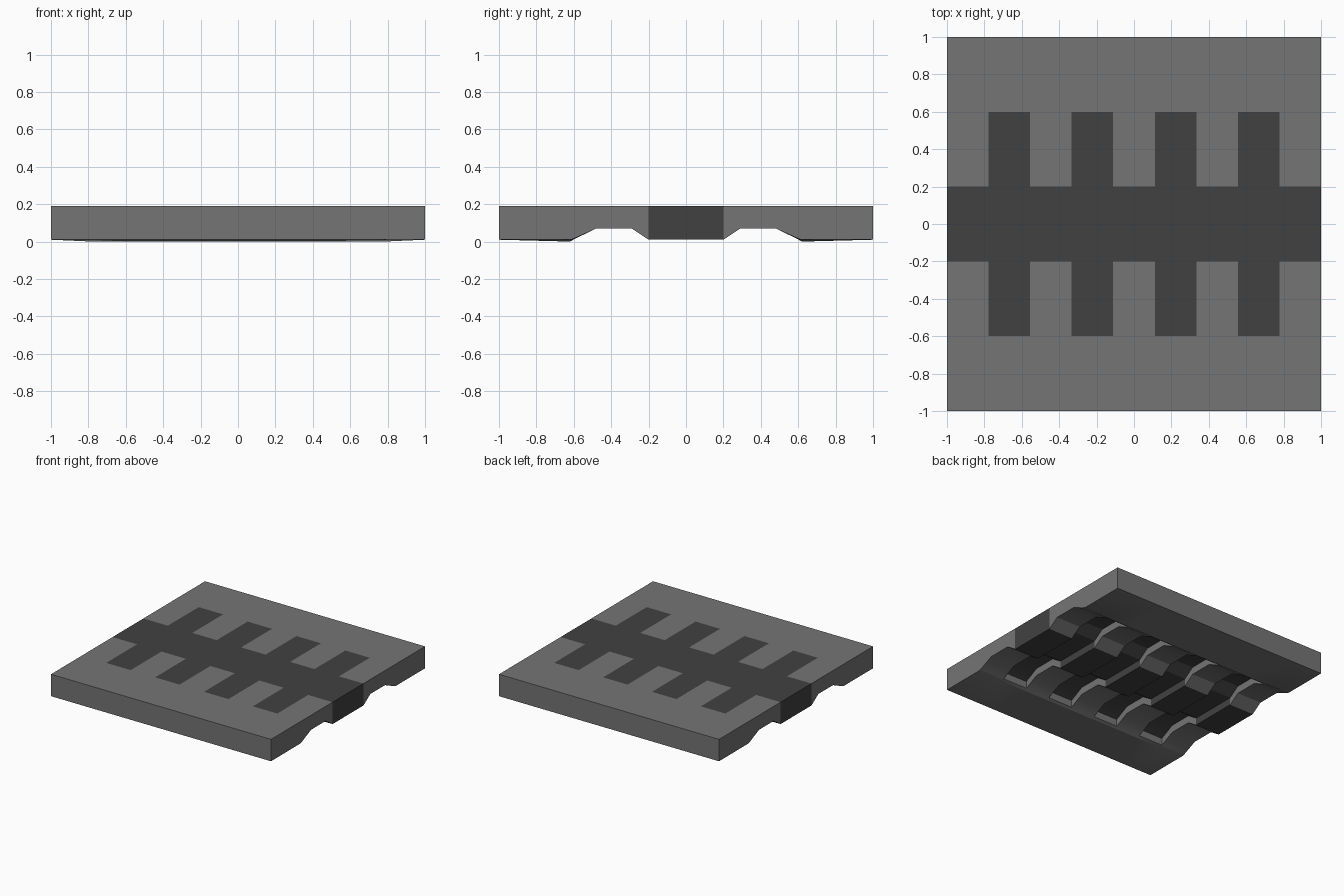
import bpy, bmesh, math
from collections import defaultdict

if "Cube" in bpy.data.objects:
    bpy.data.objects.remove(bpy.data.objects["Cube"])

TOP = 0.19
ARCH = [(0.2, 0.01), (0.29, 0.07), (0.48, 0.07), (0.6, 0.012)]
TOOTH = [(0.2, 0.07), (0.29, 0.13), (0.48, 0.13), (0.6, 0.07)]
RIM_MID = [(0.6, 0.012), (0.62, 0.0), (1.0, 0.01)]
RIM_END = [(0.6, 0.016), (0.62, 0.01), (1.0, 0.01)]
ARCH_END = ARCH[:3] + RIM_END[:1]


def material(name, v):
    mat = bpy.data.materials.new(name)
    mat.diffuse_color = (v, v, v, 1)
    mat.use_nodes = True
    mat.node_tree.nodes["Principled BSDF"].inputs["Base Color"].default_value = mat.diffuse_color
    return mat


def prism(bm, x0, x1, under0, under1, s=1):
    # y-z section with a flat top, running from x0 to x1, on side s
    ends = []
    for x, under in ((x0, under0), (x1, under1)):
        outline = list(under) + [(under[-1][0], TOP), (under[0][0], TOP)]
        ends.append([bm.verts.new((x, s * y, z)) for y, z in outline])
    a, b = ends
    bm.faces.new(a)
    bm.faces.new(b[::-1])
    for i in range(len(a)):
        j = (i + 1) % len(a)
        bm.faces.new((a[j], a[i], b[i], b[j]))


def finish(bm, name, mat):
    # drop the shared inner walls, then weld the columns together
    same = defaultdict(list)
    for f in bm.faces:
        same[frozenset(tuple(round(c, 4) for c in v.co) for v in f.verts)].append(f)
    inner = [f for fs in same.values() if len(fs) > 1 for f in fs]
    bmesh.ops.delete(bm, geom=inner, context='FACES')
    bmesh.ops.remove_doubles(bm, verts=bm.verts, dist=0.0005)
    bmesh.ops.recalc_face_normals(bm, faces=bm.faces)
    me = bpy.data.meshes.new(name)
    bm.to_mesh(me)
    bm.free()
    me.materials.append(mat)
    ob = bpy.data.objects.new(name, me)
    bpy.context.collection.objects.link(ob)
    bpy.ops.object.select_all(action='DESELECT')
    ob.select_set(True)
    bpy.context.view_layer.objects.active = ob
    bpy.ops.object.shade_smooth_by_angle(angle=math.radians(30))


slab, inlay = bmesh.new(), bmesh.new()
for i in range(9):
    x0, x1 = -1 + 2 * i / 9, -1 + 2 * (i + 1) / 9
    tooth = i % 2 == 1
    for s in (-1, 1):
        # outer rim of the slab
        prism(slab, x0, x1, RIM_END if i == 0 else RIM_MID,
              RIM_END if i == 8 else RIM_MID, s)
        if tooth:
            # recessed dark tooth
            prism(inlay, x0, x1, TOOTH, TOOTH, s)
        else:
            # arched rib between the teeth
            prism(slab, x0, x1, ARCH_END if i == 0 else ARCH,
                  ARCH_END if i == 8 else ARCH, s)
    # central strip
    z = 0.07 if tooth else 0.01
    strip = [(-0.2, z), (0.2, z)]
    prism(inlay, x0, x1, strip, strip)
finish(slab, "slab", material("mid_grey", 0.178))
finish(inlay, "dark_inlay", material("dark_grey", 0.053))
